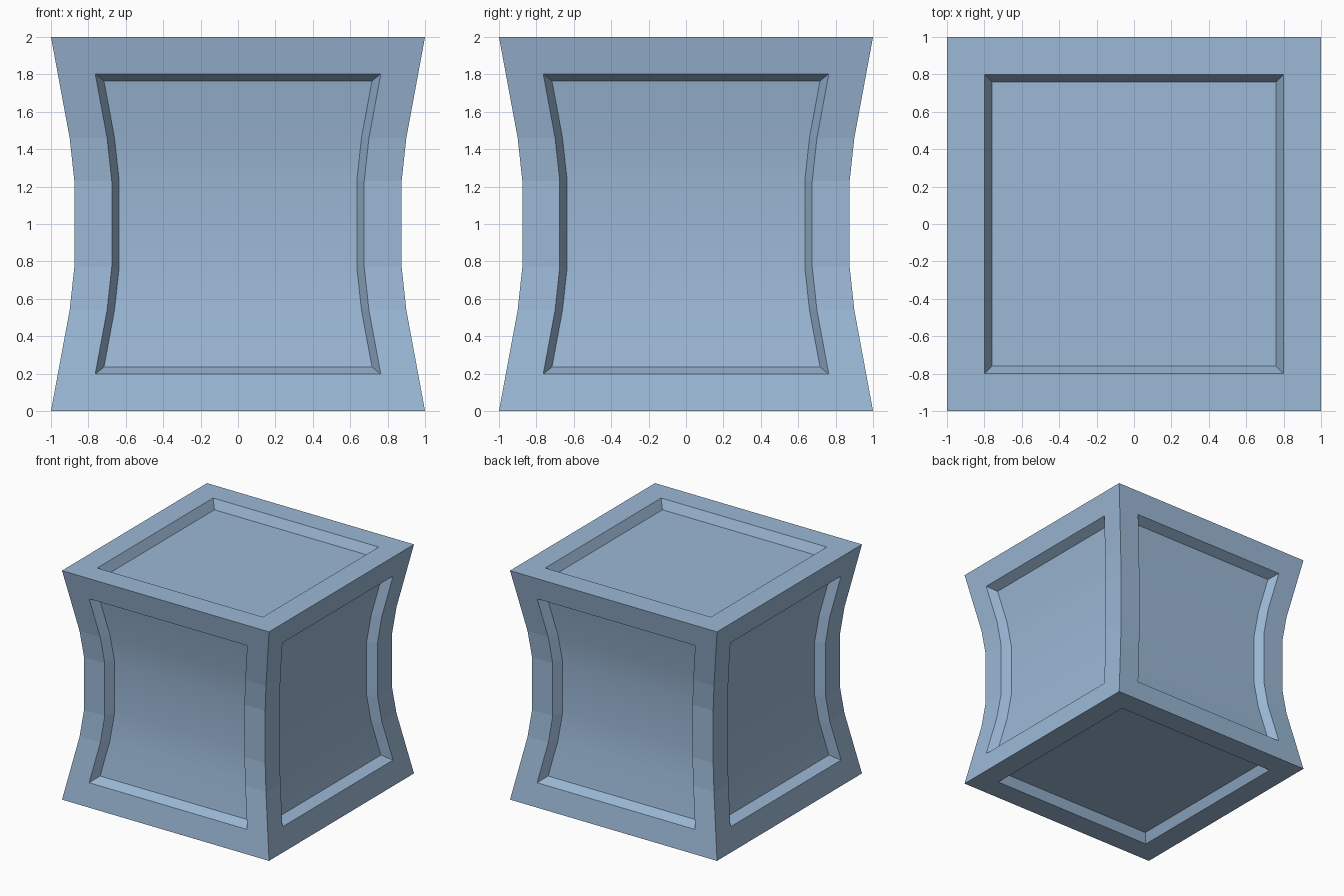
import bpy, bmesh
from mathutils import Matrix

if "Cube" in bpy.data.objects:
    bpy.data.objects.remove(bpy.data.objects["Cube"])

# Waisted block: half-width at each height
PROFILE = [(0, 1.0), (0.54, 0.90), (0.77, 0.875), (1.23, 0.875), (1.46, 0.90), (2, 1.0)]
KINKS = [z for z, r in PROFILE[1:-1]]
FRAME, BEVEL, DEPTH = 0.2, 0.04, 0.077

bm = bmesh.new()


def half(z):
    for (z0, r0), (z1, r1) in zip(PROFILE, PROFILE[1:]):
        if z <= z1:
            return r0 + (r1 - r0) * (z - z0) / (z1 - z0)


def loop(rot, margin, inset, depth):
    """Closed outline on a side: up the right edge, then down the left."""
    zs = [margin] + KINKS + [2 - margin]
    right = [(half(z) - inset, depth - half(z), z) for z in zs]
    left = [(-x, y, z) for x, y, z in reversed(right)]
    return [bm.verts.new(rot @ Matrix.Translation(p).to_translation()) for p in right + left]


# Four pinched sides: frame, sloping rim, recessed panel
for i in range(4):
    rot = Matrix.Rotation(i * 1.5707963, 3, 'Z')
    loops = [loop(rot, 0, 0, 0), loop(rot, 0.197, FRAME, 0),
             loop(rot, 0.236, FRAME + BEVEL, DEPTH)]
    n = len(loops[0])
    for a, b in zip(loops, loops[1:]):
        for k in range(n):
            m = (k + 1) % n
            bm.faces.new((a[k], a[m], b[m], b[k]))
    floor = loops[-1]
    for k in range(n // 2 - 1):
        f = bm.faces.new((floor[k], floor[k + 1], floor[n - 2 - k], floor[n - 1 - k]))
        f.smooth = True
bmesh.ops.remove_doubles(bm, verts=bm.verts, dist=0.0005)

# Top and bottom with recessed square panels
caps = bmesh.ops.holes_fill(bm, edges=[e for e in bm.edges if e.is_boundary], sides=4)["faces"]
bmesh.ops.recalc_face_normals(bm, faces=bm.faces)
for f in caps:
    bmesh.ops.inset_region(bm, faces=[f], thickness=FRAME, use_even_offset=True)
    bm.normal_update()
    bmesh.ops.inset_region(bm, faces=[f], thickness=BEVEL, depth=-DEPTH, use_even_offset=True)

mesh = bpy.data.meshes.new("panelled_block")
bm.to_mesh(mesh)
bm.free()
block = bpy.data.objects.new("panelled_block", mesh)
bpy.context.collection.objects.link(block)

# Blue-grey finish
mat = bpy.data.materials.new("blue_grey")
mat.diffuse_color = (0.33, 0.48, 0.67, 1)
mat.use_nodes = True
mat.node_tree.nodes["Principled BSDF"].inputs["Base Color"].default_value = mat.diffuse_color
mesh.materials.append(mat)
